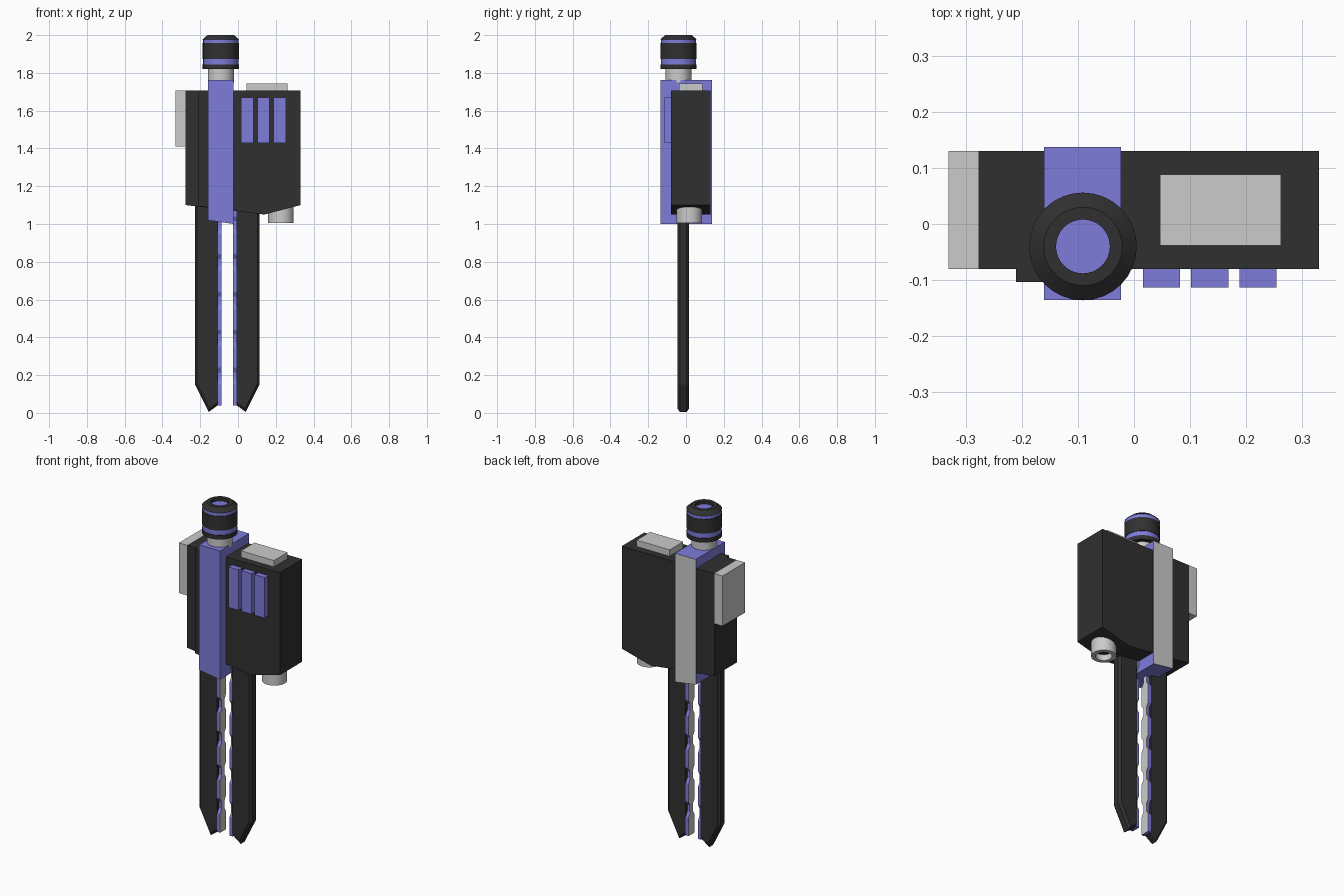
import bpy, bmesh, math
from mathutils import Vector

if "Cube" in bpy.data.objects:
    bpy.data.objects.remove(bpy.data.objects["Cube"])


def material(name, rgb):
    m = bpy.data.materials.new(name)
    m.diffuse_color = (*rgb, 1)
    m.use_nodes = True
    m.node_tree.nodes["Principled BSDF"].inputs["Base Color"].default_value = m.diffuse_color
    return m


DARK = material("dark", (0.03, 0.03, 0.03))
VIOLET = material("violet", (0.21, 0.2, 0.71))
GREY = material("pale_grey", (0.8, 0.8, 0.8))


def finish(name, bm, mat, smooth=False, grey_dir=None):
    bmesh.ops.recalc_face_normals(bm, faces=bm.faces)
    me = bpy.data.meshes.new(name)
    if mat:
        me.materials.append(mat)
    if grey_dir:
        me.materials.append(GREY)
        for f in bm.faces:
            f.normal_update()
            if f.normal.dot(Vector(grey_dir)) > 0.9:
                f.material_index = 1
    for f in bm.faces:
        f.smooth = smooth
    bm.to_mesh(me)
    bm.free()
    if smooth:
        me.set_sharp_from_angle(angle=math.radians(30))
    ob = bpy.data.objects.new(name, me)
    bpy.context.collection.objects.link(ob)
    return ob


def prism(pts, axis, a, b):
    """Extrude a profile: (x,z) along y, or (y,z) along x."""
    place = (lambda p, t: (p[0], t, p[1])) if axis == 'y' else (lambda p, t: (t, p[0], p[1]))
    bm = bmesh.new()
    base = bm.faces.new([bm.verts.new(place(p, a)) for p in pts])
    ext = bmesh.ops.extrude_face_region(bm, geom=[base], use_keep_orig=True)
    verts = [v for v in ext['geom'] if isinstance(v, bmesh.types.BMVert)]
    step = (0, b - a, 0) if axis == 'y' else (b - a, 0, 0)
    bmesh.ops.translate(bm, verts=verts, vec=step)
    return bm


def box(name, x, y, z, mat=None):
    pts = [(x[0], z[0]), (x[1], z[0]), (x[1], z[1]), (x[0], z[1])]
    return finish(name, prism(pts, 'y', *y), mat)


def lathe(name, profile, centre, mat=None, closed=False, n=32):
    bm = bmesh.new()
    vs = [bm.verts.new((centre[0] + r, centre[1], z)) for r, z in profile]
    pairs = list(zip(vs, vs[1:])) + ([(vs[-1], vs[0])] if closed else [])
    es = [bm.edges.new(p) for p in pairs]
    bmesh.ops.spin(bm, geom=vs + es, cent=(*centre, 0), axis=(0, 0, 1),
                   angle=math.tau, steps=n, use_merge=True)
    bmesh.ops.remove_doubles(bm, verts=bm.verts, dist=1e-5)
    return finish(name, bm, mat, smooth=True)


# Main housing, pointed along its underside
finish("housing", prism([(-.277, 1.10), (-.15, 1.085), (-.02, 1.07), (.14, 1.05),
                         (.33, 1.10), (.33, 1.707), (-.277, 1.707)], 'y', -.08, .13), DARK)
finish("front_plate", prism([(-.21, 1.095), (-.1, 1.08), (-.1, 1.707), (-.21, 1.707)],
                            'y', -.103, -.07), DARK)
box("side_block", (-.331, -.277), (-.08, .13), (1.41, 1.707))
box("top_block", (.046, .262), (-.038, .088), (1.7, 1.745))

# Coloured spine slab with a pale back
finish("spine", prism([(-.16, 1.02), (-.023, 1.0), (-.023, 1.762), (-.16, 1.762)],
                      'y', -.135, .137), VIOLET, grey_dir=(0, 1, 0))

# Raised bars on the front
for i in range(3):
    x = .016 + i * .086
    box(f"front_bar_{i + 1}", (x, x + .066), (-.113, -.075), (1.43, 1.67), VIOLET)

# Hollow nozzle under the housing
lathe("nozzle", [(.068, 1.005), (.068, 1.1), (.044, 1.1), (.044, 1.005)], (.227, .018), closed=True)
lathe("nozzle_floor", [(0, 1.04), (.046, 1.04)], (.227, .018), DARK)

# Pommel: neck, banded knob, coloured core
C = (-.091, -.04)
lathe("pommel_neck", [(0, 1.75), (.069, 1.75), (.069, 1.83), (0, 1.83)], C)
lathe("knob_base", [(0, 1.82), (.096, 1.82), (.096, 1.845), (0, 1.845)], C, DARK)
lathe("knob_middle", [(0, 1.873), (.096, 1.873), (.096, 1.957), (0, 1.957)], C, DARK)
for label, z0, z1 in (("lower", 1.845, 1.873), ("upper", 1.957, 1.978)):
    lathe(f"knob_band_{label}", [(.093, z0), (.093, z1)], C, VIOLET)
lathe("knob_rim", [(.096, 1.978), (.07, 2.0), (.048, 2.0), (.048, 1.978)], C, DARK, closed=True)
lathe("knob_core", [(0, 1.982), (.05, 1.982)], C, VIOLET)

# Twin blades, mirrored about the gap between them
MID, Y = -.057, -.0145
outline = [(.05, 1.15), (.05, .04), (.098, .005), (.171, .15), (.171, 1.15)]

# Stepped edge profile (y, z): wide teeth separated by narrow necks
half = [(.027, .04)]
for i in range(5):
    z = .04 + i * .2
    half += [(.027, z + .11), (.012, z + .135), (.012, z + .175), (.027, z + .2)]
half.append((.027, 1.09))
teeth = [(Y + w, z) for w, z in half] + [(Y - w, z) for w, z in reversed(half)]

for side, s in (("left", -1), ("right", 1)):
    bm = prism([(MID + s * u, z) for u, z in outline], 'y', Y - .03, Y + .03)
    # Chamfer the outer cutting edges only
    rim = [e for e in bm.edges if abs(e.verts[0].co.y - e.verts[1].co.y) < 1e-6
           and max(abs(v.co.x - MID) for v in e.verts) > .06
           and min(v.co.z for v in e.verts) < 1.1]
    bmesh.ops.bevel(bm, geom=rim, offset=.012, segments=1, affect='EDGES')
    finish(f"{side}_blade", bm, DARK)
    finish(f"{side}_blade_teeth", prism(teeth, 'x', MID + s * .051, MID + s * .031),
           VIOLET, grey_dir=(-s, 0, 0))
